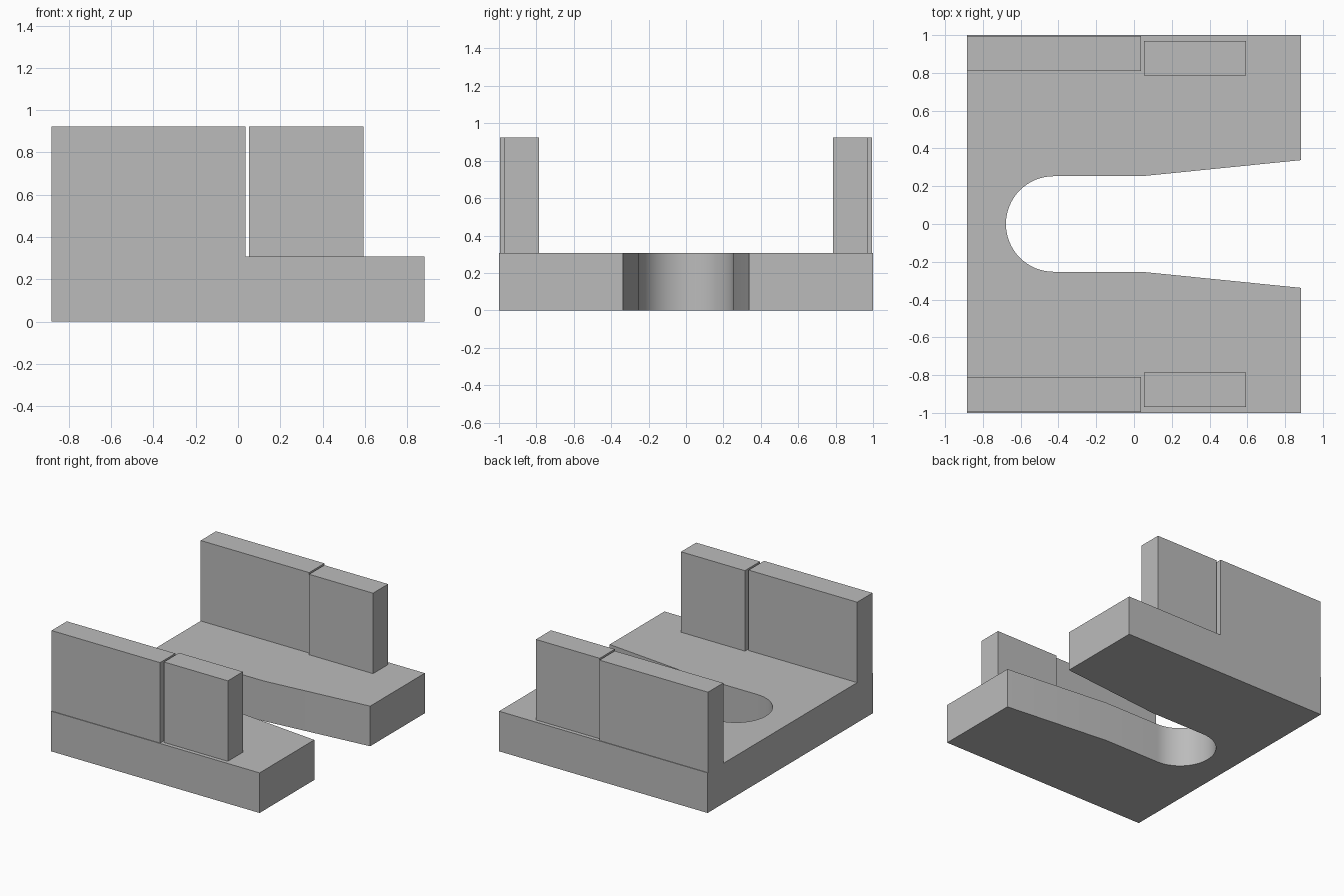
import bpy, bmesh, math

cube = bpy.data.objects.get("Cube")
if cube:
    bpy.data.objects.remove(cube, do_unlink=True)

# Single flat material
grey = bpy.data.materials.new("plain grey")
grey.use_nodes = True
colour = (0.5, 0.5, 0.5, 1)
grey.diffuse_color = colour
grey.node_tree.nodes["Principled BSDF"].inputs["Base Color"].default_value = colour


def prism(name, outline, bottom, top):
    """Extrude an outline in the ground plane between two heights."""
    bm = bmesh.new()
    face = bm.faces.new([bm.verts.new((x, y, bottom)) for x, y in outline])
    new = bmesh.ops.extrude_face_region(bm, geom=[face])["geom"]
    bmesh.ops.translate(bm, vec=(0, 0, top - bottom),
                        verts=[v for v in new if isinstance(v, bmesh.types.BMVert)])
    bmesh.ops.recalc_face_normals(bm, faces=bm.faces)
    mesh = bpy.data.meshes.new(name)
    bm.to_mesh(mesh)
    bm.free()
    mesh.materials.append(grey)
    obj = bpy.data.objects.new(name, mesh)
    bpy.context.collection.objects.link(obj)
    return obj


def block(name, x0, x1, y0, y1, bottom, top):
    return prism(name, [(x0, y0), (x1, y0), (x1, y1), (x0, y1)], bottom, top)


END, BASE_TOP, WALL_TOP = 0.883, 0.307, 0.923
RADIUS, ARC_X, STEPS = 0.253, -0.425, 32

# Base plate with a round-ended slot that flares towards the open end
arc = []
for i in range(STEPS + 1):
    a = math.pi / 2 + math.pi * i / STEPS
    arc.append((ARC_X + RADIUS * math.cos(a), RADIUS * math.sin(a)))
outline = ([(END, 1), (END, 0.338), (0.04, RADIUS)] + arc +
           [(0.04, -RADIUS), (END, -0.338), (END, -1), (-END, -1), (-END, 1)])
base = prism("base_plate", outline, 0, BASE_TOP)
bpy.ops.object.select_all(action="DESELECT")
base.select_set(True)
bpy.context.view_layer.objects.active = base
bpy.ops.object.shade_smooth_by_angle(angle=math.radians(20))

# Long walls and the shorter, slightly inset walls on both sides
for side, s in (("front", -1), ("back", 1)):
    block(side + "_long_wall", -END, 0.036, s * 0.81, s * 0.995, BASE_TOP, WALL_TOP)
    block(side + "_short_wall", 0.052, 0.593, s * 0.787, s * 0.97, BASE_TOP, WALL_TOP)
